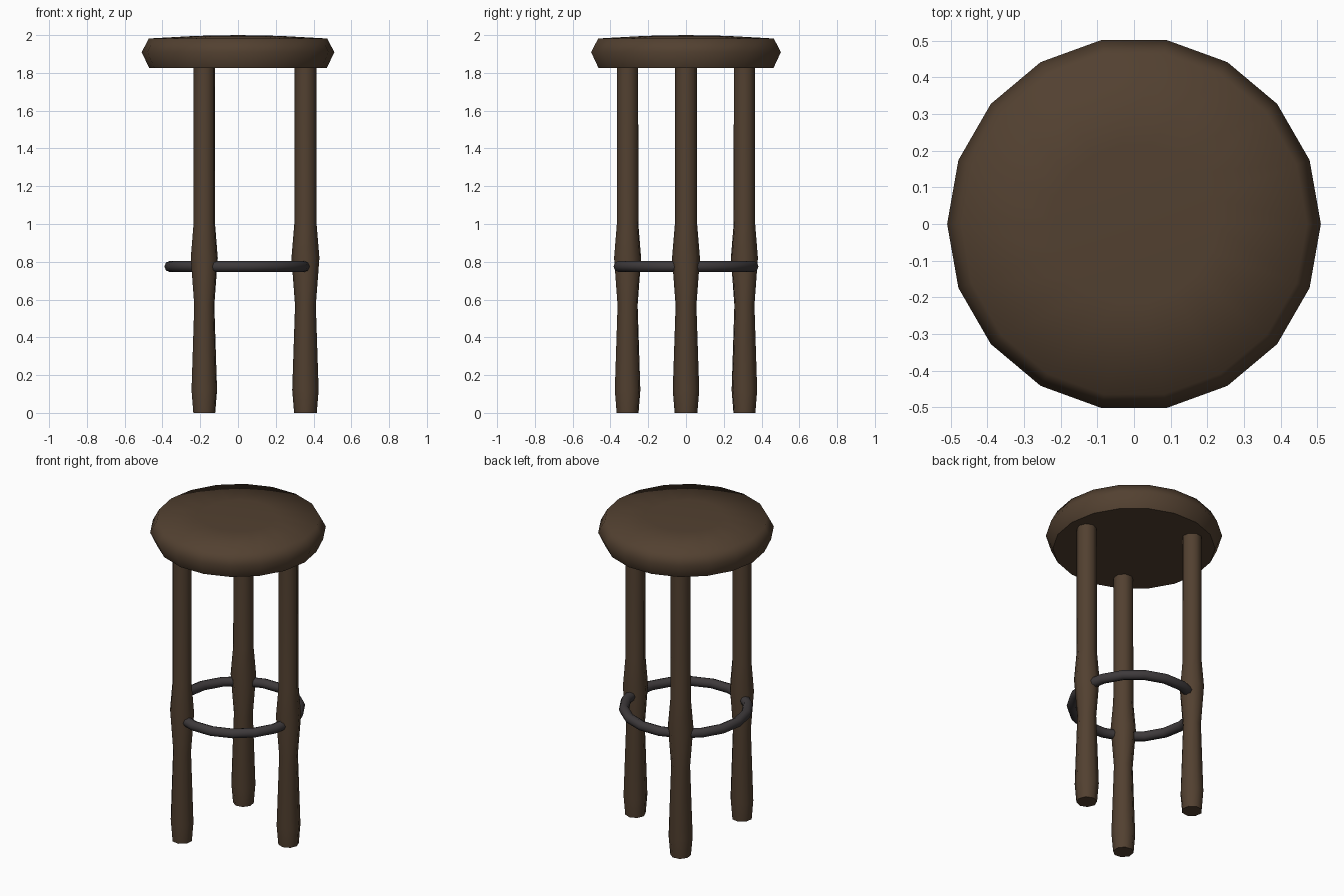
import bpy
import bmesh
from math import sin, cos, pi, radians

cube = bpy.data.objects.get("Cube")
if cube:
    bpy.data.objects.remove(cube)


def make_material(name, rgb):
    mat = bpy.data.materials.new(name)
    mat.use_nodes = True
    color = (*rgb, 1)
    mat.diffuse_color = color
    mat.node_tree.nodes["Principled BSDF"].inputs["Base Color"].default_value = color
    return mat


wood = make_material("dark wood", (0.085, 0.052, 0.030))
metal = make_material("dark metal", (0.048, 0.042, 0.044))


def lathe(name, profile, sides, mat, location=(0, 0, 0), domed=None):
    """Spin (radius, height) points about z; flat caps, or a top apex at height domed."""
    bm = bmesh.new()
    rings = [[bm.verts.new((r * cos(2 * pi * i / sides), r * sin(2 * pi * i / sides), z))
              for i in range(sides)] for r, z in profile]
    for low, high in zip(rings, rings[1:]):
        for i in range(sides):
            j = (i + 1) % sides
            bm.faces.new((low[i], low[j], high[j], high[i])).smooth = True
    bm.faces.new(rings[0][::-1])
    if domed is None:
        bm.faces.new(rings[-1])
    else:
        apex = bm.verts.new((0, 0, domed))
        for i in range(sides):
            bm.faces.new((rings[-1][i], rings[-1][(i + 1) % sides], apex)).smooth = True
    mesh = bpy.data.meshes.new(name)
    bm.to_mesh(mesh)
    bm.free()
    mesh.materials.append(mat)
    obj = bpy.data.objects.new(name, mesh)
    obj.location = location
    bpy.context.collection.objects.link(obj)
    return obj


# Round seat with a bulging rim and a slightly domed top
lathe("seat", [(0.47, 1.825), (0.51, 1.91), (0.472, 1.982), (0.22, 1.996)],
      18, wood, domed=2.0)

# Three turned legs
leg_profile = [(0.06, 0), (0.07, 0.12), (0.055, 0.57), (0.074, 0.82),
               (0.059, 1.0), (0.058, 1.83)]
for name, angle in (("left_leg", 0), ("back_right_leg", 120), ("front_right_leg", 240)):
    a = radians(angle)
    leg = lathe(name, leg_profile, 8, wood, (0.357 * cos(a), 0.357 * sin(a), 0))
    leg.rotation_euler.z = a

# Foot ring passing through the legs
bpy.ops.mesh.primitive_torus_add(major_segments=18, minor_segments=8, major_radius=0.36,
                                 minor_radius=0.03, location=(0, 0, 0.775))
ring = bpy.context.object
ring.name = "foot_ring"
ring.data.materials.append(metal)
bpy.ops.object.shade_smooth()
